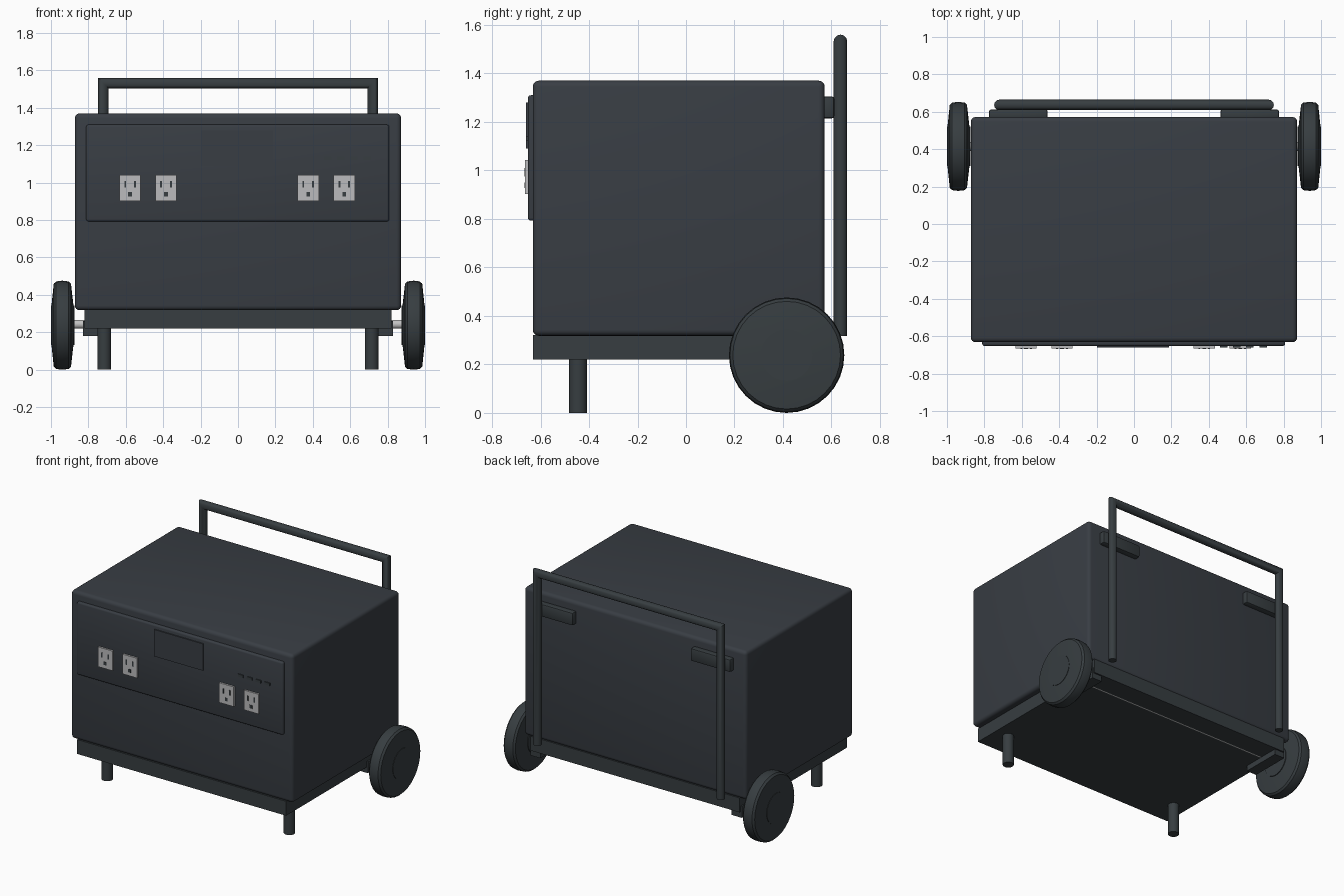
import bpy, bmesh, math

if "Cube" in bpy.data.objects:
    bpy.data.objects.remove(bpy.data.objects["Cube"])


def mat(name, rgb):
    m = bpy.data.materials.new(name)
    m.diffuse_color = (*rgb, 1)
    m.use_nodes = True
    m.node_tree.nodes["Principled BSDF"].inputs["Base Color"].default_value = m.diffuse_color
    return m


BODY = mat("charcoal body", (0.040, 0.047, 0.057))
FRAME = mat("charcoal frame", (0.038, 0.047, 0.052))
LIGHT = mat("light grey", (0.50, 0.50, 0.51))
METAL = mat("axle steel", (0.55, 0.55, 0.55))


def finish(name, bm, material, angle=30):
    bmesh.ops.recalc_face_normals(bm, faces=bm.faces)
    me = bpy.data.meshes.new(name)
    bm.to_mesh(me)
    bm.free()
    ob = bpy.data.objects.new(name, me)
    bpy.context.collection.objects.link(ob)
    me.materials.append(material)
    bpy.ops.object.select_all(action='DESELECT')
    ob.select_set(True)
    bpy.context.view_layer.objects.active = ob
    bpy.ops.object.shade_smooth_by_angle(angle=math.radians(angle))
    return ob


def box(name, x, y, z, material, bevel=0, segs=3):
    """Box from (min, max) ranges, with optional rounded edges."""
    bm = bmesh.new()
    bmesh.ops.create_cube(bm, size=1)
    for v in bm.verts:
        v.co = [r[0] if c < 0 else r[1] for r, c in zip((x, y, z), v.co)]
    if bevel:
        bmesh.ops.bevel(bm, geom=bm.edges[:], offset=bevel, segments=segs,
                        profile=0.5, affect='EDGES')
    return finish(name, bm, material)


def rings_mesh(name, rings, material, angle=30):
    """Skin a list of equal-sized point rings and cap both ends."""
    bm = bmesh.new()
    vs = [[bm.verts.new(p) for p in r] for r in rings]
    n = len(vs[0])
    for a, b in zip(vs, vs[1:]):
        for i in range(n):
            j = (i + 1) % n
            bm.faces.new((a[i], a[j], b[j], b[i]))
    bm.faces.new(vs[0])
    bm.faces.new(vs[-1])
    return finish(name, bm, material, angle)


def circle(r, n):
    return [(r * math.cos(2 * math.pi * i / n), r * math.sin(2 * math.pi * i / n))
            for i in range(n)]


def lathe_x(name, profile, cy, cz, n, material):
    """Revolve (x, radius) profile about an axis along x."""
    return rings_mesh(name, [[(x, cy + a, cz + b) for a, b in circle(r, n)]
                             for x, r in profile], material)


# main housing and its carrier tray
box("housing", (-0.872, 0.872), (-0.632, 0.572), (0.318, 1.37), BODY, 0.025, 4)
box("tray", (-0.82, 0.82), (-0.632, 0.57), (0.22, 0.322), FRAME)

# front control panel, screen and buttons
box("control_panel", (-0.812, 0.808), (-0.652, -0.60), (0.793, 1.31), BODY, 0.012)
box("screen", (-0.197, 0.186), (-0.660, -0.645), (1.09, 1.28), BODY)
for i in range(4):
    x = 0.48 + i * 0.07
    box("button", (x - 0.02, x + 0.02), (-0.659, -0.645), (1.122, 1.14), FRAME)

# outlets: light plate with three dark slots
for x in (-0.577, -0.385, 0.375, 0.568):
    box("outlet_plate", (x - 0.057, x + 0.057), (-0.665, -0.645), (0.902, 1.042), LIGHT)
    for dx in (-0.026, 0.026):
        box("outlet_slot", (x + dx - 0.005, x + dx + 0.005), (-0.667, -0.66),
            (0.975, 1.01), FRAME)
    box("outlet_ground", (x - 0.01, x + 0.01), (-0.667, -0.66), (0.927, 0.95), FRAME)

# pull handle: one mitred tube loop
T, R, TOP = circle(0.028, 12), 0.72, 1.532
handle = [[(-R + a, 0.637 + b, 0.318) for a, b in T],
          [(-R + a, 0.637 + b, TOP - a) for a, b in T],
          [(R - a, 0.637 + b, TOP - a) for a, b in T],
          [(R - a, 0.637 + b, 0.318) for a, b in T]]
rings_mesh("pull_handle", handle, FRAME, 40)

# axle across the back
lathe_x("axle", [(-0.9, 0.024), (0.9, 0.024)], 0.415, 0.243, 16, METAL)

for s in (-1, 1):
    # wheel with slightly domed sides, and hub cap
    lathe_x("wheel", [(s * 0.88, 0.108), (s * 0.893, 0.222), (s * 0.905, 0.234),
                      (s * 0.94, 0.238), (s * 0.972, 0.234), (s * 0.985, 0.222),
                      (s * 0.997, 0.108)], 0.415, 0.238, 32, FRAME)
    lathe_x("hub_cap", [(s * 0.875, 0.106), (s * 1.0, 0.106)], 0.415, 0.238, 32, FRAME)
    # front leg
    rings_mesh("front_leg", [[(s * 0.715 + a, -0.445 + b, z) for a, b in circle(0.037, 20)]
                             for z in (0, 0.23)], FRAME)
    # axle bracket under the tray
    box("axle_bracket", sorted((s * 0.75, s * 0.83)), (0.27, 0.56), (0.18, 0.26), FRAME)
    # handle mount on the back
    box("handle_mount", sorted((s * 0.462, s * 0.775)), (0.56, 0.612), (1.215, 1.305),
        FRAME, 0.01, 2)
